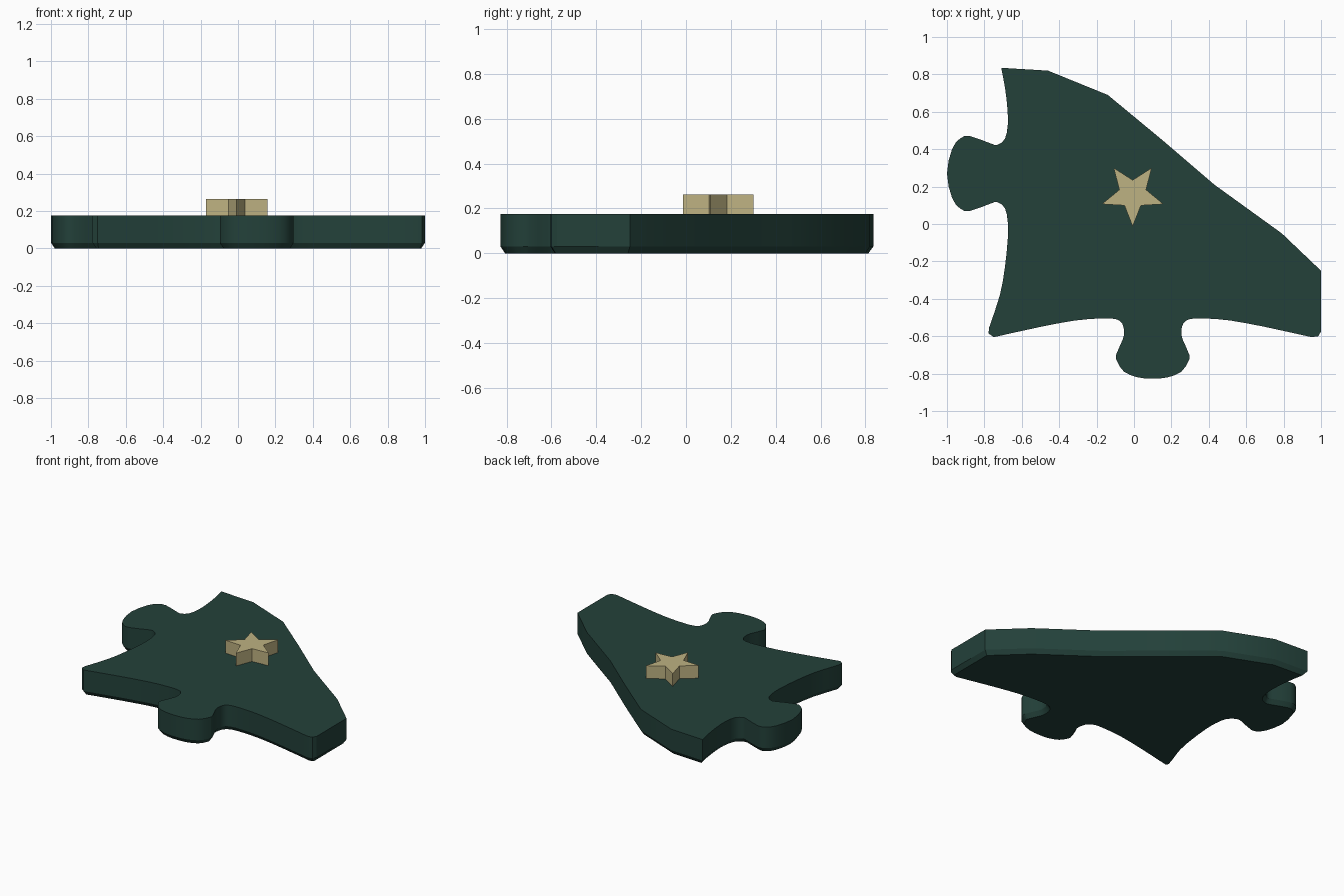
import bpy, bmesh, math
from mathutils import Vector

if "Cube" in bpy.data.objects:
    bpy.data.objects.remove(bpy.data.objects["Cube"])


def material(name, rgb):
    m = bpy.data.materials.new(name)
    m.diffuse_color = (*rgb, 1)
    m.use_nodes = True
    m.node_tree.nodes["Principled BSDF"].inputs["Base Color"].default_value = m.diffuse_color
    return m


green = material("dark_green", (0.0168, 0.0525, 0.0420))
gold = material("pale_gold", (0.515, 0.445, 0.223))


def smooth_path(pts):
    """Insert Catmull-Rom midpoints along an open path."""
    p = [Vector(q) for q in pts]
    p = [p[0] * 2 - p[1]] + p + [p[-1] * 2 - p[-2]]
    out = []
    for i in range(1, len(p) - 2):
        out += [p[i], (9 * (p[i] + p[i + 1]) - p[i - 1] - p[i + 2]) / 16]
    return out + [p[-2]]


def inset(pts, d):
    """Offset a counter-clockwise outline inward with limited miters."""
    out = []
    for i, p in enumerate(pts):
        a = (p - pts[i - 1]).normalized()
        b = (pts[(i + 1) % len(pts)] - p).normalized()
        n = Vector((-a.y - b.y, a.x + b.x)).normalized()
        out.append(p + n * d / max(0.6, n.dot(Vector((-a.y, a.x)))))
    return out


def loft(name, rings, mat):
    """Capped solid through stacked (outline, z) rings."""
    bm = bmesh.new()
    loops = [[bm.verts.new((p.x, p.y, z)) for p in pts] for pts, z in rings]
    for lo, hi in zip(loops, loops[1:]):
        n = len(lo)
        for i in range(n):
            j = (i + 1) % n
            bm.faces.new((lo[i], lo[j], hi[j], hi[i]))
    bm.faces.new(loops[0][::-1])
    bm.faces.new(loops[-1])
    me = bpy.data.meshes.new(name)
    bm.to_mesh(me)
    bm.free()
    me.materials.append(mat)
    ob = bpy.data.objects.new(name, me)
    bpy.context.collection.objects.link(ob)
    return ob


# Left side: half a tab mirrored about y = 0.27, then the long flared edge
half = [(-.675, .53), (-.69, .455), (-.73, .423), (-.765, .43), (-.877, .47),
        (-.93, .457), (-.973, .40)]
left = [(-.71, .835), (-.69, .73), (-.677, .62)] + half + [(-1, .27)]
left += [(x, .54 - y) for x, y in reversed(half)]
left += [(-.675, -.08), (-.69, -.23), (-.717, -.38), (-.775, -.555)]

# Front side: half of the edge and its tab, mirrored about x = 0.1
half = [(-.75, -.605), (-.50, -.55), (-.315, -.516), (-.18, -.505),
        (-.10, -.508), (-.064, -.53), (-.053, -.575), (-.06, -.617),
        (-.096, -.70), (-.09, -.735), (-.053, -.79), (.02, -.82)]
front = half + [(.10, -.827)] + [(.2 - x, y) for x, y in reversed(half)]

# Right end and the faceted slanted back edge
corner_left = [Vector((-.778, -.585))]
back = [Vector(p) for p in [(.985, -.60), (1, -.575), (1, -.25), (.79, -.05),
                            (.43, .21), (.15, .45), (-.14, .69), (-.46, .82)]]
outline = smooth_path(left) + corner_left + smooth_path(front) + back

# Puzzle piece with a chamfered underside
piece = loft("puzzle_piece", [(inset(outline, .02), 0), (outline, .03),
                              (outline, .175)], green)
bpy.context.view_layer.objects.active = piece
piece.select_set(True)
bpy.ops.object.shade_smooth_by_angle(angle=math.radians(30))

# Five-pointed star standing on the top
star = []
for k in range(10):
    a = math.radians(-90 + 36 * k)
    r = .075 if k % 2 else .173
    star.append(Vector((-.007 + r * math.cos(a), .16 + r * math.sin(a))))
loft("star", [(star, .17), (star, .263)], gold)
